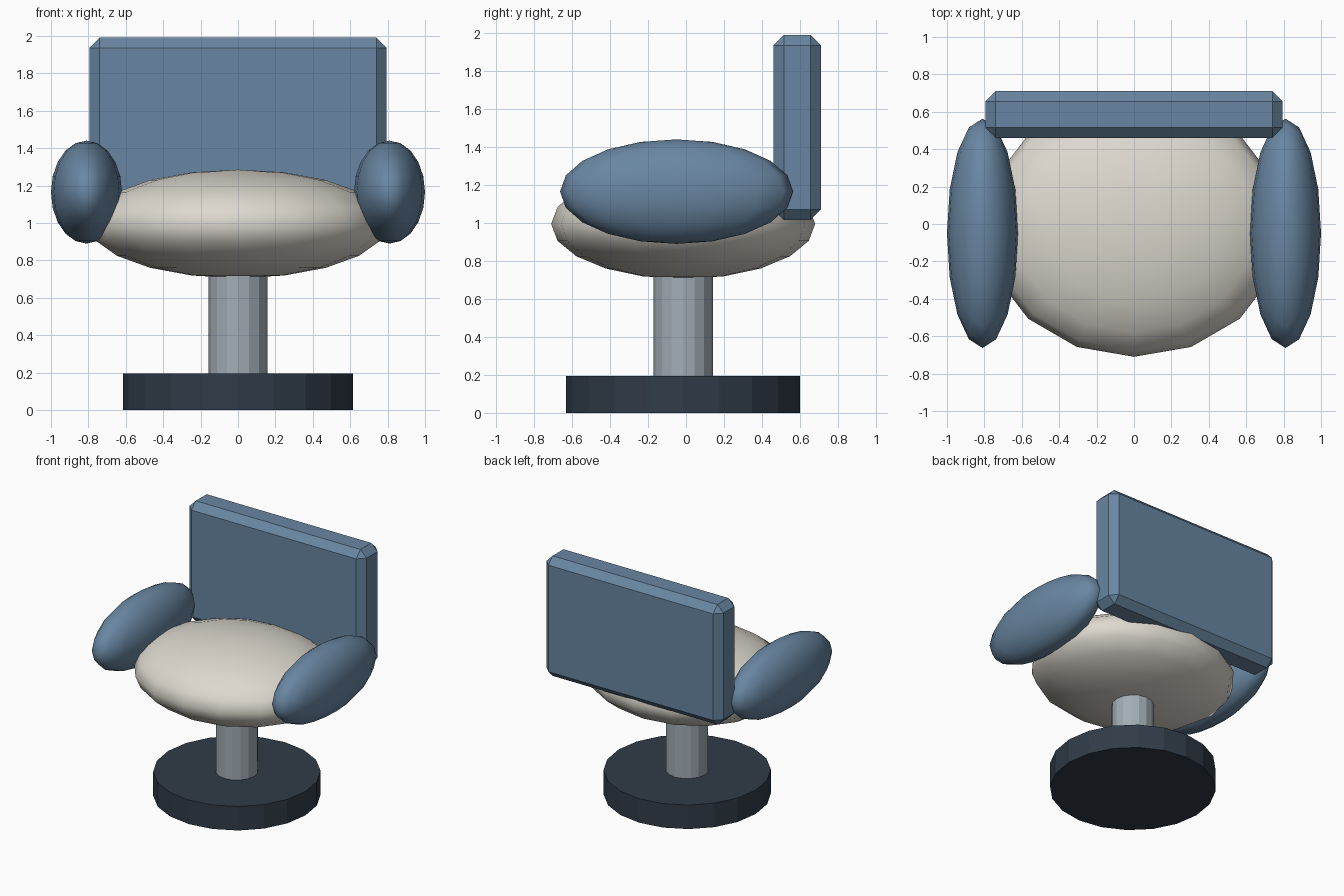
import bpy

if "Cube" in bpy.data.objects:
    bpy.data.objects.remove(bpy.data.objects["Cube"])

Y0 = -0.015  # pedestal axis


def finish(name, color, smooth=False):
    ob = bpy.context.object
    ob.name = name
    mat = bpy.data.materials.get(color[0]) or bpy.data.materials.new(color[0])
    mat.diffuse_color = (*color[1], 1)
    mat.use_nodes = True
    mat.node_tree.nodes["Principled BSDF"].inputs["Base Color"].default_value = mat.diffuse_color
    ob.data.materials.append(mat)
    bpy.ops.object.transform_apply(location=False, rotation=False, scale=True)
    if smooth:
        bpy.ops.object.shade_smooth()
    return ob


def cylinder(name, sides, radius, z0, z1, color):
    bpy.ops.mesh.primitive_cylinder_add(vertices=sides, radius=radius, depth=z1 - z0,
                                        location=(0, Y0, (z0 + z1) / 2))
    return finish(name, color)


def ellipsoid(name, center, radii, color):
    bpy.ops.mesh.primitive_uv_sphere_add(segments=16, ring_count=10, radius=1, location=center)
    bpy.context.object.scale = radii
    return finish(name, color, smooth=True)


BLUE = ("blue fabric", (0.14, 0.24, 0.36))
CREAM = ("cream fabric", (0.72, 0.69, 0.62))
METAL = ("metal", (0.36, 0.42, 0.46))
DARK = ("dark base", (0.03, 0.045, 0.065))

# Pedestal
cylinder("base", 20, 0.616, 0, 0.195, DARK)
cylinder("column", 16, 0.157, 0.15, 0.80, METAL)

# Cushions
ellipsoid("seat", (0, Y0, 0.995), (0.8, 0.695, 0.29), CREAM)
for side, label in ((-1, "left"), (1, "right")):
    ellipsoid(label + "_arm", (side * 0.81, -0.05, 1.165), (0.19, 0.613, 0.275), BLUE)

# Chamfered backrest
bpy.ops.mesh.primitive_cube_add(size=1, location=(0, 0.585, 1.503))
bpy.context.object.scale = (1.59, 0.25, 0.975)
back = finish("backrest", BLUE)
bevel = back.modifiers.new("chamfer", 'BEVEL')
bevel.width = 0.055
bevel.segments = 1
